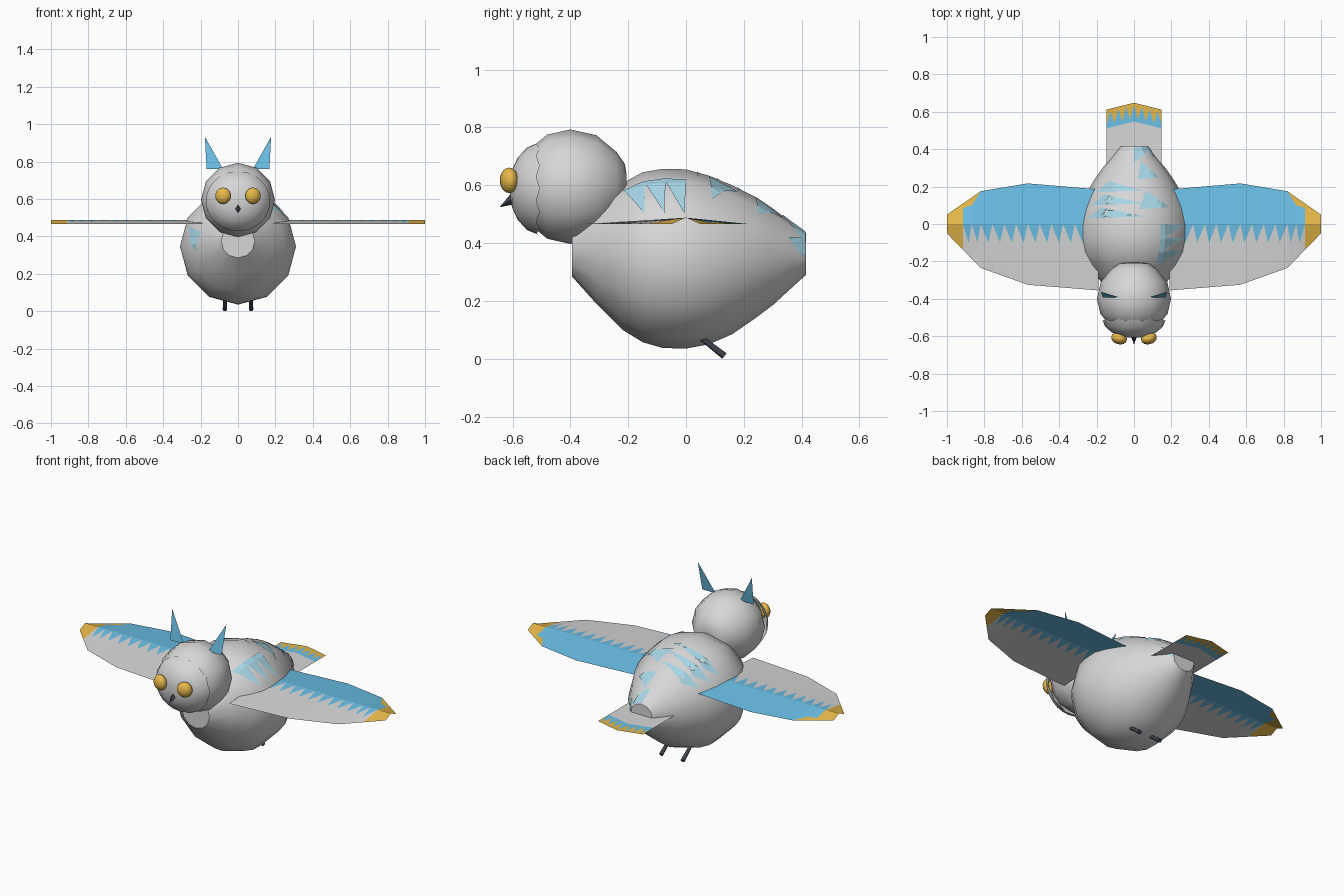
import bpy, bmesh, math
from mathutils import Vector

if bpy.data.objects.get("Cube"):
    bpy.data.objects.remove(bpy.data.objects["Cube"])


def material(name, rgb):
    m = bpy.data.materials.new(name)
    m.use_nodes = True
    m.diffuse_color = (*rgb, 1)
    m.node_tree.nodes["Principled BSDF"].inputs["Base Color"].default_value = (*rgb, 1)
    return m


PALETTE = [material("pale_grey", (.68, .68, .69)),
           material("sky_blue", (.15, .54, .82)),
           material("amber", (.83, .50, .07)),
           material("faded_blue", (.39, .68, .80)),
           material("charcoal", (.045, .055, .075))]
GREY, BLUE, AMBER, FADED, DARK = range(5)


def finish(name, bm, mats, smooth=None):
    me = bpy.data.meshes.new(name)
    bm.to_mesh(me)
    bm.free()
    for m in mats:
        me.materials.append(PALETTE[m])
    if smooth:
        me.shade_smooth()
        me.set_sharp_from_angle(angle=math.radians(smooth))
    ob = bpy.data.objects.new(name, me)
    bpy.context.collection.objects.link(ob)
    return ob


def loft(name, rows, n=12, wide=1.0, wave=0.0, caps=(True, True)):
    """Round sections along y, each row is y, centre z, radius."""
    bm = bmesh.new()
    rings = []
    for j, (y, zc, r) in enumerate(rows):
        ring = []
        for k in range(n):
            a = math.tau * k / n
            dy = wave * (-1) ** k if j == 0 else 0
            ring.append(bm.verts.new((wide * r * math.sin(a), y + dy, zc + r * math.cos(a))))
        rings.append(ring)
    for a, b in zip(rings, rings[1:]):
        for k in range(n):
            bm.faces.new((a[k], a[k - 1], b[k - 1], b[k]))
    if caps[0]:
        bm.faces.new(rings[0])
    if caps[1]:
        bm.faces.new(rings[-1])
    bmesh.ops.recalc_face_normals(bm, faces=bm.faces)
    return finish(name, bm, [GREY], 40)


def sheet(name, patches, mats, outward=None):
    """Thin surface from (points, material slot) patches."""
    bm = bmesh.new()
    for pts, slot in patches:
        f = bm.faces.new([bm.verts.new(p) for p in pts])
        f.material_index = slot
        f.normal_update()
        out = Vector((0, 0, 1))
        if outward:
            c = f.calc_center_median()
            out = Vector((c.x, 0, c.z - outward))
        if f.normal.dot(out) < 0:
            f.normal_flip()
    bmesh.ops.remove_doubles(bm, verts=bm.verts, dist=.0005)
    return finish(name, bm, mats)


def interp(table, t):
    for a, b in zip(table, table[1:]):
        if t <= b[0]:
            break
    u = (t - a[0]) / (b[0] - a[0])
    return [p + (q - p) * u for p, q in zip(a, b)]


# Body: y, underside z, back z
outline = [(-.395, .285, .465), (-.31, .19, .54), (-.22, .10, .607), (-.15, .057, .645),
           (-.08, .037, .657), (0, .035, .655), (.08, .05, .633), (.16, .085, .60),
           (.24, .14, .56), (.30, .185, .52), (.36, .24, .475), (.415, .29, .435)]
body_rows = [(y, (lo + hi) / 2, (hi - lo) / 2) for y, lo, hi in outline]
loft("body", body_rows)


# Faded plumage marks lying on the body
def on_body(y, deg):
    _, zc, r = interp(body_rows, y)
    off = (deg % 30) - 15
    r = r * math.cos(math.radians(15)) / math.cos(math.radians(off)) + .004
    a = math.radians(deg)
    return (r * math.sin(a), y, zc + r * math.cos(a))


def mark(a, b, c, n=6):
    """Subdivided triangle in (y, angle) space."""
    def p(i, j):
        u, v = i / n, j / n
        return on_body(*[a[k] + (b[k] - a[k]) * u + (c[k] - a[k]) * v for k in (0, 1)])
    out = []
    for i in range(n):
        for j in range(n - i):
            out.append(([p(i, j), p(i + 1, j), p(i, j + 1)], 0))
            if i + j < n - 1:
                out.append(([p(i + 1, j), p(i + 1, j + 1), p(i, j + 1)], 0))
    return out


marks = []
for y in (-.20, -.13, -.06):                     # left shoulder teeth
    marks += mark((y - .02, 27), (y + .06, 27), (y + .055, 60))
for y in (.03, .10, .17):                        # right back stripes
    marks += mark((y, -55), (y + .06, -38), (y + .01, 12))
for y in (.08, .24):                             # left back triangles
    marks += mark((y, 5), (y + .01, 42), (y + .10, 15))
marks += mark((.33, 0), (.414, 0), (.414, 60))   # rump patch
marks += mark((.355, 60), (.414, 45), (.414, 100))
marks += mark((-.27, -72), (-.17, -68), (-.25, -100))   # right breast patch
sheet("body_marks", marks, [FADED], outward=.35)

# Head and ruffled face disc
loft("head", [(y, .595, r) for y, r in
              [(-.205, .04), (-.212, .08), (-.24, .12), (-.31, .178), (-.40, .198),
               (-.48, .18), (-.54, .13), (-.58, .06)]])
loft("face_disc", [(y, .588, r) for y, r in
                   [(-.512, .161), (-.55, .143), (-.582, .108), (-.602, .065), (-.608, .02)]],
     n=24, wide=1.07, wave=.006, caps=(False, True))

# Beak: hooked downward cone
bm = bmesh.new()
top = [bm.verts.new(p) for p in [(0, -.60, .578), (-.018, -.595, .555), (0, -.59, .535),
                                 (.018, -.595, .555)]]
tip = bm.verts.new((0, -.645, .524))
bm.faces.new(top)
for k in range(4):
    bm.faces.new((top[k - 1], top[k], tip))
bmesh.ops.recalc_face_normals(bm, faces=bm.faces)
finish("beak", bm, [DARK])


# Wing: tented sheet, split into columns with a toothed colour border
rear_edge = [(.19, .185), (.568, .217), (.82, .175), (1, .05)]
front_edge = [(.19, -.355), (.568, -.325), (.82, -.235), (1, -.05)]


def wing(name, side):
    def p(x, y):
        edge = interp(rear_edge if y > 0 else front_edge, x)[1]
        return (side * x, y, .488 - .022 * min(1, abs(y / edge)))

    def rear(x):
        return p(x, interp(rear_edge, x)[1])

    def front(x):
        return p(x, interp(front_edge, x)[1])

    xs = [.19 + .063 * i for i in range(11)] + [.8675, .915, 1]
    patches = []
    for a, b in zip(xs, xs[1:]):
        if b > .95:                              # amber tip
            patches += [([p(a, 0), p(b, 0), rear(b), rear(a)], 2),
                        ([p(a, 0), front(a), front(b), p(b, 0)], 2)]
            continue
        if a > .8:                               # amber corner of the trailing edge
            ya, yb = (.174, .10) if a < .85 else (.10, .085)
            patches += [([p(a, 0), p(b, 0), p(b, yb), p(a, ya)], 1),
                        ([p(a, ya), p(b, yb), rear(b), rear(a)], 2)]
        else:
            patches.append(([p(a, 0), p(b, 0), rear(b), rear(a)], 1))
        apex = p(a + (b - a) * .35, -.10)
        patches += [([p(a, 0), apex, p(b, 0)], 1),
                    ([p(a, 0), apex, front(a)], 0),
                    ([apex, front(b), front(a)], 0),
                    ([apex, p(b, 0), front(b)], 0)]
    sheet(name, patches, [GREY, BLUE, AMBER])


wing("left_wing", 1)
wing("right_wing", -1)

# Tail: flat fan with blue teeth running into an amber edge
W, Z, TEETH = .147, .37, 7


def tail_point(x, y):
    return (x, y - .25 * abs(x), Z)


cuts = [-W + 2 * W * i / (2 * TEETH) for i in range(2 * TEETH + 1)]
patches = []
for i, (a, b) in enumerate(zip(cuts, cuts[1:])):
    ya, yb = (.565, .635) if i % 2 == 0 else (.635, .565)
    patches += [([(a, .30, Z), (b, .30, Z), tail_point(b, .548), tail_point(a, .548)], 0),
                ([tail_point(a, .548), tail_point(b, .548), tail_point(b, yb), tail_point(a, ya)], 1),
                ([tail_point(a, ya), tail_point(b, yb), tail_point(b, .648), tail_point(a, .648)], 2)]
sheet("tail", patches, [GREY, BLUE, AMBER])

# Paired parts: ears, eyes, legs
for side, label in ((1, "left"), (-1, "right")):
    sheet(label + "_ear", [([(side * .168, -.392, .76), (side * .08, -.392, .76),
                             (side * .177, -.362, .932)], 0)], [BLUE])

    bm = bmesh.new()
    bmesh.ops.create_uvsphere(bm, u_segments=16, v_segments=10, radius=.043)
    eye = finish(label + "_eye", bm, [AMBER], 60)
    eye.location = (side * .08, -.612, .617)
    eye.scale = (1, .72, 1.02)
    eye.rotation_euler = (0, 0, side * .3)

    bm = bmesh.new()
    bmesh.ops.create_cone(bm, cap_ends=True, segments=8, radius1=.012, radius2=.009, depth=.10)
    leg = finish(label + "_leg", bm, [DARK], 50)
    start, end = Vector((side * .07, .055, .07)), Vector((side * .07, .132, .01))
    leg.location = (start + end) / 2
    leg.rotation_euler = (start - end).to_track_quat("Z", "Y").to_euler()
